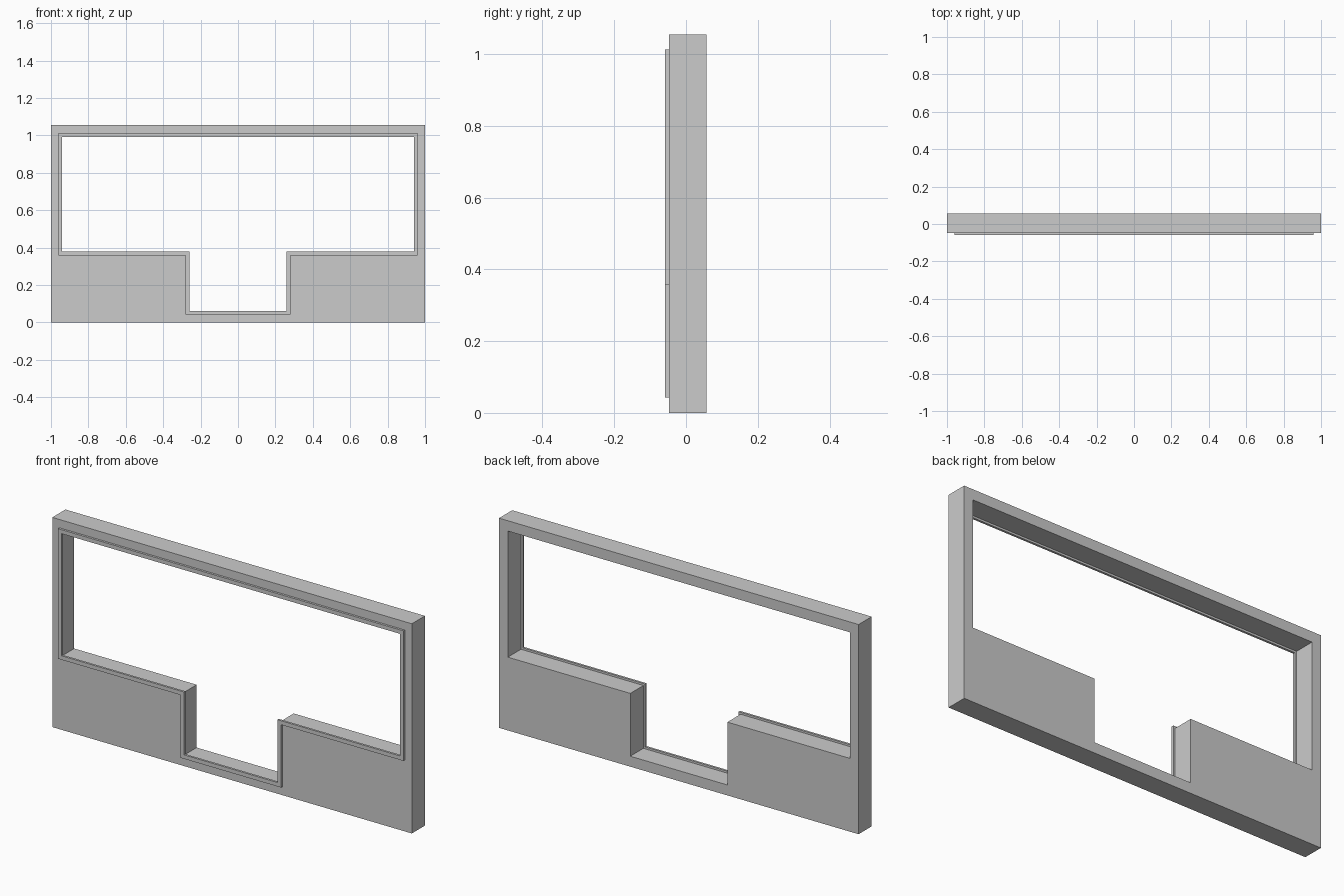
import bpy
import bmesh

if "Cube" in bpy.data.objects:
    bpy.data.objects.remove(bpy.data.objects["Cube"])


def opening(d):
    """T-shaped opening outline, grown outward by d (x, z)."""
    right = [(0.27 + d, 0.0525 - d), (0.27 + d, 0.3685 - d),
             (0.951 + d, 0.3685 - d), (0.951 + d, 1.0025 + d)]
    return right + [(-x, z) for x, z in reversed(right)]


def framed_plate(name, outer, inner, y_front, y_back):
    """Flat plate with a hole, extruded from y_front to y_back."""
    bm = bmesh.new()
    edges = []
    for loop in (outer, inner):
        vs = [bm.verts.new((x, y_front, z)) for x, z in loop]
        edges += [bm.edges.new((vs[i - 1], vs[i])) for i in range(len(vs))]
    bmesh.ops.triangle_fill(bm, edges=edges, use_beauty=True)
    ext = bmesh.ops.extrude_face_region(bm, geom=bm.faces[:], use_keep_orig=True)
    moved = [g for g in ext["geom"] if isinstance(g, bmesh.types.BMVert)]
    bmesh.ops.translate(bm, verts=moved, vec=(0, y_back - y_front, 0))
    bmesh.ops.recalc_face_normals(bm, faces=bm.faces[:])
    mesh = bpy.data.meshes.new(name)
    bm.to_mesh(mesh)
    bm.free()
    obj = bpy.data.objects.new(name, mesh)
    bpy.context.collection.objects.link(obj)
    return obj


# Thick wall panel with the notched opening
panel = [(-1, 0), (1, 0), (1, 1.0545), (-1, 1.0545)]
framed_plate("wall_panel", panel, opening(0), -0.047, 0.057)

# Thin trim on the front, overlapping the opening's edge
framed_plate("front_trim", opening(0.01), opening(-0.01), -0.058, -0.047)
